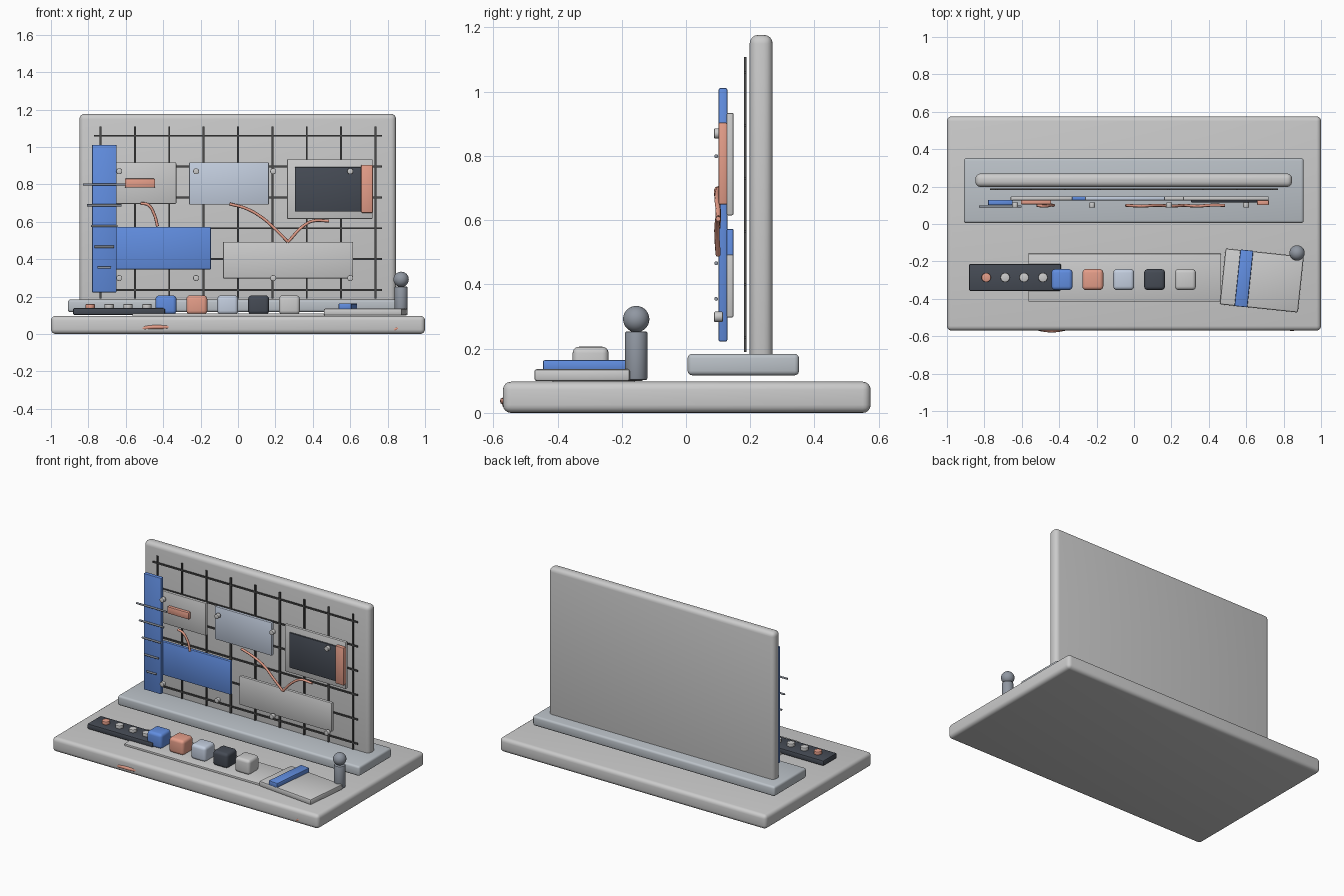
import bpy, bmesh, math
from mathutils import Matrix

if "Cube" in bpy.data.objects:
    bpy.data.objects.remove(bpy.data.objects["Cube"])


def mat(name, r, g, b):
    m = bpy.data.materials.new(name)
    m.diffuse_color = (r, g, b, 1)
    m.use_nodes = True
    m.node_tree.nodes["Principled BSDF"].inputs["Base Color"].default_value = m.diffuse_color
    return m


BLUE = mat("blue", 0.12, 0.27, 0.75)
CORAL = mat("coral", 0.78, 0.34, 0.25)
PALE = mat("pale_blue", 0.55, 0.62, 0.74)
DARK = mat("charcoal", 0.06, 0.07, 0.09)
SILVER = mat("silver", 0.50, 0.54, 0.58)
STEEL = mat("steel", 0.28, 0.31, 0.36)
LIGHT = mat("light_grey", 0.55, 0.56, 0.58)
WIRE = mat("wire_grey", 0.07, 0.07, 0.07)


def finish(bm, name, material=None):
    me = bpy.data.meshes.new(name)
    bm.to_mesh(me)
    bm.free()
    ob = bpy.data.objects.new(name, me)
    bpy.context.collection.objects.link(ob)
    if material:
        me.materials.append(material)
    bpy.ops.object.select_all(action='DESELECT')
    ob.select_set(True)
    bpy.context.view_layer.objects.active = ob
    bpy.ops.object.shade_smooth_by_angle(angle=math.radians(40))
    return ob


def box(name, x, y, z, material=None, bevel=0.004, seg=2, rot=0):
    """Rounded box from (min, max) ranges, turned about its own centre."""
    bm = bmesh.new()
    size = [b - a for a, b in (x, y, z)]
    bmesh.ops.create_cube(bm, size=1, matrix=Matrix.Diagonal((*size, 1)))
    if bevel:
        bmesh.ops.bevel(bm, geom=bm.edges[:], offset=bevel, segments=seg,
                        profile=0.5, affect='EDGES')
    ob = finish(bm, name, material)
    ob.location = [(a + b) / 2 for a, b in (x, y, z)]
    ob.rotation_euler.z = math.radians(rot)
    return ob


def cylinder(name, loc, r, depth, material=None, axis='Z', sides=24, bevel=0.0):
    bm = bmesh.new()
    bmesh.ops.create_cone(bm, cap_ends=True, segments=sides, radius1=r, radius2=r, depth=depth)
    if bevel:
        rims = [e for e in bm.edges if abs(e.verts[0].co.z - e.verts[1].co.z) < 1e-5]
        bmesh.ops.bevel(bm, geom=rims, offset=bevel, segments=2, profile=0.5, affect='EDGES')
    ob = finish(bm, name, material)
    ob.location = loc
    if axis == 'Y':
        ob.rotation_euler.x = math.pi / 2
    if axis == 'X':
        ob.rotation_euler.y = math.pi / 2
    return ob


def cable(name, pts, r, material):
    cu = bpy.data.curves.new(name, 'CURVE')
    cu.dimensions = '3D'
    cu.bevel_depth = r
    cu.bevel_resolution = 2
    cu.resolution_u = 6
    cu.use_fill_caps = True
    sp = cu.splines.new('BEZIER')
    sp.bezier_points.add(len(pts) - 1)
    for bp, p in zip(sp.bezier_points, pts):
        bp.co = p
        bp.handle_left_type = bp.handle_right_type = 'AUTO'
    cu.materials.append(material)
    ob = bpy.data.objects.new(name, cu)
    bpy.context.collection.objects.link(ob)
    return ob


# Base slab, plinth and upright board
box("base_slab", (-1, 1), (-0.57, 0.575), (0, 0.097), bevel=0.025, seg=4)
box("plinth", (-0.91, 0.907), (0.005, 0.352), (0.117, 0.184), SILVER, bevel=0.014, seg=3)
box("board", (-0.848, 0.845), (0.198, 0.27), (0.15, 1.177), bevel=0.028, seg=4)

# Grid lines in front of the board
for i in range(9):
    x = -0.735 + i * 0.18375
    box("grid_upright", (x - 0.005, x + 0.005), (0.181, 0.189), (0.19, 1.108), WIRE, 0)
for i in range(6):
    z = 0.235 + i * 0.165
    box("grid_rail", (-0.77, 0.77), (0.181, 0.189), (z - 0.005, z + 0.005), WIRE, 0)

# Cards hung on the grid
CARD_Y = (0.126, 0.148)
for name, x, z, m in [
    ("card_top_left", (-0.66, -0.33), (0.696, 0.917), None),
    ("card_top_middle", (-0.262, 0.165), (0.692, 0.917), PALE),
    ("card_top_right", (0.262, 0.72), (0.615, 0.934), None),
    ("card_low_left", (-0.66, -0.145), (0.345, 0.573), BLUE),
    ("card_low_right", (-0.08, 0.615), (0.297, 0.493), None),
]:
    box(name, x, CARD_Y, z, m, bevel=0.005)
box("dark_screen", (0.305, 0.675), (0.116, 0.13), (0.655, 0.892), DARK, 0.002)
FRONT_Y = (0.101, 0.129)
box("side_bar", (0.658, 0.722), FRONT_Y, (0.648, 0.904), CORAL, 0.006)
box("small_tag", (-0.605, -0.443), (0.105, 0.13), (0.783, 0.83), CORAL, 0.005)
box("tall_bar", (-0.781, -0.649), FRONT_Y, (0.222, 1.011), BLUE, 0.006)

# Rungs on the tall bar, shrinking downward
for i, half in enumerate((0.113, 0.092, 0.07, 0.051, 0.035)):
    cylinder("bar_rung", (-0.715, 0.094, 0.799 - i * 0.111), 0.006, 2 * half,
             STEEL, 'X', 12)

# Two rows of pins
for x in (-0.635, -0.224, 0.188, 0.60):
    for z in (0.87, 0.299):
        cylinder("pin", (x, 0.101, z), 0.016, 0.027, LIGHT, 'Y', 20, 0.003)

# Cables across the cards
cable("cable_left", [(-0.52, 0.1, 0.698), (-0.48, 0.095, 0.69), (-0.448, 0.1, 0.64),
                     (-0.43, 0.1, 0.575)], 0.008, CORAL)
cable("cable_middle", [(-0.045, 0.1, 0.695), (0.04, 0.096, 0.672), (0.125, 0.1, 0.625),
                       (0.2, 0.096, 0.56), (0.267, 0.1, 0.492)], 0.008, CORAL)
cable("cable_right", [(0.267, 0.1, 0.492), (0.35, 0.096, 0.578), (0.40, 0.1, 0.604),
                      (0.487, 0.1, 0.604)], 0.008, CORAL)

# Cable pieces showing at the front edge of the base
cable("edge_cable", [(-0.53, -0.555, 0.028), (-0.47, -0.567, 0.036), (-0.41, -0.567, 0.037),
                     (-0.35, -0.555, 0.037)], 0.011, CORAL)
cable("edge_stub", [(0.835, -0.563, 0.024), (0.855, -0.563, 0.032)], 0.009, CORAL)

# Mat, control strip with knobs
box("desk_mat", (-0.565, 0.465), (-0.415, -0.158), (0.094, 0.11), None, 0.004)
box("control_strip", (-0.882, -0.39), (-0.358, -0.213), (0.102, 0.139), DARK, 0.008)
for i in range(4):
    cylinder("knob", (-0.79 + i * 0.101, -0.286, 0.147), 0.025, 0.026,
             LIGHT if i else CORAL, bevel=0.004)

# Row of rounded blocks
for i, m in enumerate((BLUE, CORAL, PALE, DARK, LIGHT)):
    x = -0.385 + i * 0.165
    box("block", (x - 0.056, x + 0.056), (-0.353, -0.241), (0.105, 0.206), m, 0.02, 4)

# Tilted notebook with a strap
box("notebook", (0.473, 0.893), (-0.452, -0.152), (0.099, 0.136), None, 0.008, 2, -6)
box("notebook_strap", (0.553, 0.622), (-0.443, -0.139), (0.132, 0.164), BLUE, 0.005, 2, -6)

# Standing peg with a ball head
cylinder("peg_body", (0.872, -0.155, 0.178), 0.035, 0.152, STEEL, sides=32, bevel=0.006)
bm = bmesh.new()
bmesh.ops.create_uvsphere(bm, u_segments=32, v_segments=16, radius=0.041)
finish(bm, "peg_head", STEEL).location = (0.872, -0.155, 0.292)
